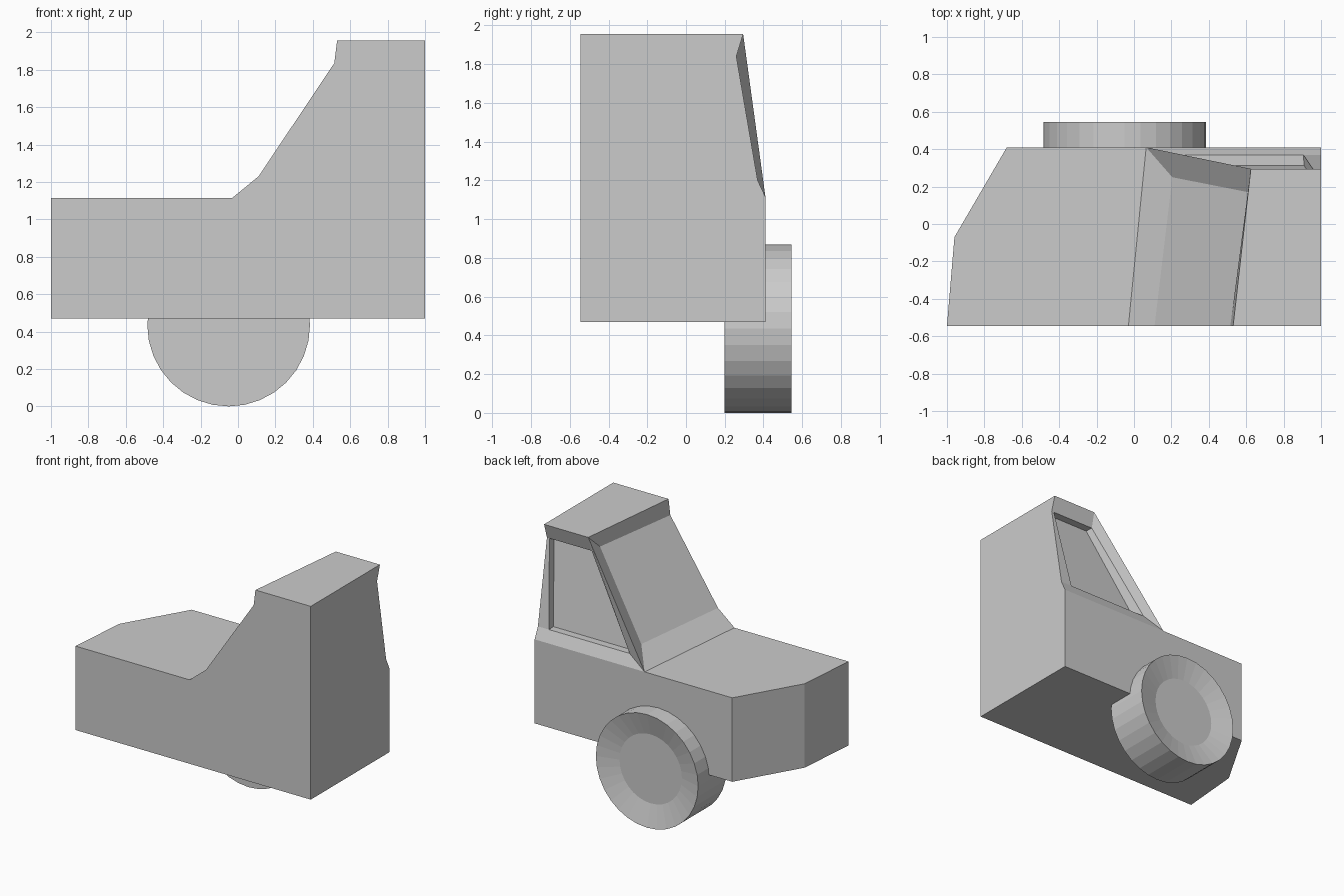
import bpy, bmesh, math

if "Cube" in bpy.data.objects:
    bpy.data.objects.remove(bpy.data.objects["Cube"])

grey = bpy.data.materials.new("plain grey")
grey.diffuse_color = (0.6, 0.6, 0.6, 1)
grey.use_nodes = True
grey.node_tree.nodes["Principled BSDF"].inputs["Base Color"].default_value = grey.diffuse_color


def finish(name, faces):
    """Make a flat-shaded object from polygons given as point lists."""
    bm = bmesh.new()
    for pts in faces:
        bm.faces.new([bm.verts.new(p) for p in pts])
    bmesh.ops.remove_doubles(bm, verts=bm.verts, dist=0.0005)
    bmesh.ops.recalc_face_normals(bm, faces=bm.faces)
    mesh = bpy.data.meshes.new(name)
    bm.to_mesh(mesh)
    bm.free()
    mesh.materials.append(grey)
    obj = bpy.data.objects.new(name, mesh)
    bpy.context.collection.objects.link(obj)
    return obj


def bridge(a, b, skip=()):
    """Quads between two loops of equal length."""
    n = len(a)
    return [[a[i], a[(i + 1) % n], b[(i + 1) % n], b[i]]
            for i in range(n) if i not in skip]


# Body levels and plan outline
Y0, BOTTOM, BELT, ROOF = -0.545, 0.47, 1.115, 1.955
plan = [(-1, Y0), (-0.96, -0.07), (-0.68, 0.41), (1, 0.41), (1, Y0)]
low = [(x, y, BOTTOM) for x, y in plan]
belt = [(x, y, BELT) for x, y in plan]

# Windscreen: outer frame and sunken pane
screen = [(-0.03, Y0, BELT), (0.065, 0.41, BELT), (0.625, 0.295, ROOF), (0.53, Y0, ROOF)]
glass = [(0.11, Y0, 1.23), (0.205, 0.25, 1.23), (0.612, 0.17, 1.84), (0.515, Y0, 1.835)]

# Side window: outer frame, bevelled step, opening beside the pillar, pane
side = [screen[1], belt[3], (1, 0.295, ROOF), screen[2]]
step = [(0.22, 0.37, 1.2), (1, 0.37, 1.2), (1, 0.26, 1.84), (0.62, 0.26, 1.84)]
opening = [step[0], (0.905, 0.37, 1.2), (0.98, 0.26, 1.84), step[3]]
pane = [(0.27, 0.312, 1.2), (0.91, 0.312, 1.2), (0.98, 0.2, 1.84), (0.622, 0.2, 1.84)]
roof_end = (1, Y0, ROOF)

faces = bridge(low[:3], belt[:3], skip=(2,))                            # nose
faces += [low,                                                          # underside
          [low[2], low[3], belt[3], screen[1], belt[2]],                # outer side
          [belt[0], belt[1], belt[2], screen[1], screen[0]],            # bonnet
          [screen[3], screen[2], side[2], roof_end],                    # roof
          [low[0], low[4], roof_end, screen[3], glass[3], glass[0], screen[0], belt[0]],
          [low[4], low[3], belt[3], step[1], step[2], side[2], roof_end]]
faces += bridge(screen, glass, skip=(3,)) + [glass]
faces += bridge(side, step, skip=(1,))
faces += [[opening[1], step[1], step[2], opening[2]]]                   # pillar
faces += bridge(opening, pane) + [pane]
finish("car_body", faces)

# Wheel: 32 sides with a dished outer face
N, CX, CZ = 32, -0.05, 0.435


def ring(r, y):
    return [(CX + r * math.cos(2 * math.pi * i / N), y,
             CZ + r * math.sin(2 * math.pi * i / N)) for i in range(N)]


back, rim, hub = ring(0.435, 0.2), ring(0.435, 0.545), ring(0.265, 0.5)
finish("wheel", [back] + bridge(back, rim) + bridge(rim, hub) + [hub])
